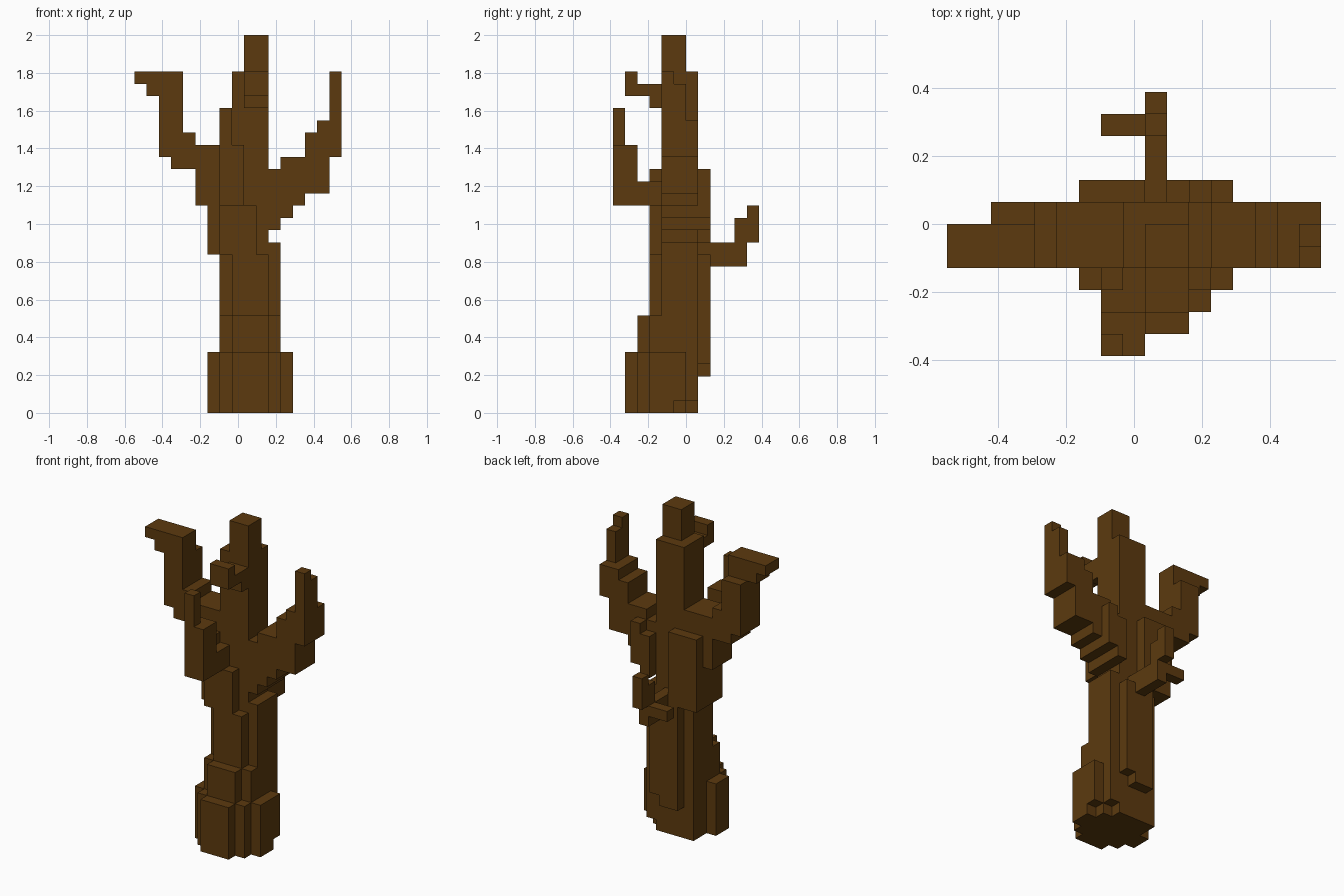
import bpy, bmesh, math

cube = bpy.data.objects.get("Cube")
if cube:
    bpy.data.objects.remove(cube, do_unlink=True)

V = 2 / 31                 # size of one block
CENTRE = (8.5, 6.0, 0.0)   # block-grid point that sits at the origin

bark = bpy.data.materials.new("dark_bark_brown")
bark.use_nodes = True
COLOUR = (0.107, 0.042, 0.0045, 1)
bark.diffuse_color = COLOUR
bsdf = bark.node_tree.nodes["Principled BSDF"]
bsdf.inputs["Base Color"].default_value = COLOUR
bsdf.inputs["Roughness"].default_value = 0.9

owner = {}   # block -> name of the part it belongs to


def box(part, xs, ys, zs):
    """Fill a box of blocks; blocks already taken keep their part."""
    for x in range(*xs):
        for y in range(*ys):
            for z in range(*zs):
                owner.setdefault((x, y, z), part)


def limb(part, axis, start, step, across, spans):
    """Grow a limb outwards block by block; spans give its bottom and top."""
    for n, span in enumerate(spans):
        at = start + n * step
        along = (at, at + 1)
        if axis == "x":
            box(part, along, across, span)
        else:
            box(part, across, along, span)


def build_part(part):
    """Skin the blocks of one part, leaving out faces hidden between blocks."""
    bm = bmesh.new()
    verts = {}

    def vert(p):
        if p not in verts:
            verts[p] = bm.verts.new([(c - o) * V for c, o in zip(p, CENTRE)])
        return verts[p]

    for cell in [c for c, name in owner.items() if name == part]:
        for axis in range(3):
            for side in (0, 1):
                near = list(cell)
                near[axis] += 2 * side - 1
                if tuple(near) in owner:
                    continue
                corners = []
                for du, dw in ((0, 0), (1, 0), (1, 1), (0, 1)):
                    p = list(cell)
                    p[axis] += side
                    p[(axis + 1) % 3] += du
                    p[(axis + 2) % 3] += dw
                    corners.append(vert(tuple(p)))
                bm.faces.new(corners if side else corners[::-1])

    # Merge the block faces into large flat ones
    bmesh.ops.dissolve_limit(bm, angle_limit=math.radians(1),
                             verts=bm.verts[:], edges=bm.edges[:])
    mesh = bpy.data.meshes.new(part)
    bm.to_mesh(mesh)
    bm.free()
    mesh.materials.append(bark)
    bpy.context.collection.objects.link(bpy.data.objects.new(part, mesh))


# Root flare: a stepped disc, with raised lumps at the back
for x in range(6, 13):
    for y in range(1, 7):
        if (x - 9) ** 2 + (y - 3.5) ** 2 < 9.5:
            box("root_flare", (x, x + 1), (y, y + 1), (0, 5))
box("root_flare", (12, 13), (5, 6), (1, 5))
box("root_flare", (11, 12), (6, 7), (1, 5))
box("root_flare", (7, 8), (6, 7), (0, 5))

# Trunk: core, front steps, back ridge, swelling and tapering top
box("trunk", (7, 12), (4, 7), (5, 14))
box("trunk", (7, 12), (3, 4), (5, 8))
box("trunk", (8, 11), (2, 3), (5, 8))
box("trunk", (8, 11), (3, 4), (8, 13))
box("trunk", (8, 10), (7, 8), (3, 14))
box("trunk", (10, 11), (7, 8), (4, 13))
box("trunk", (6, 8), (4, 8), (13, 20))
box("trunk", (8, 9), (7, 8), (14, 20))
box("trunk", (7, 10), (3, 4), (13, 17))
box("trunk", (8, 11), (4, 7), (14, 28))
box("trunk", (9, 11), (4, 6), (28, 31))

# Right bough with its bent tip
limb("right_bough", "x", 7, -1, (4, 7),
     [(17, 22)] * 3 + [(20, 23), (20, 26), (21, 26)])
limb("right_bough", "x", 3, -1, (4, 6), [(26, 28)] * 3 + [(27, 28)])

# Left bough with its upright tip and the knots behind it
limb("left_bough", "x", 11, 1, (4, 7),
     [(15, 20), (16, 21), (17, 21), (18, 23), (18, 24), (21, 24)])
limb("left_bough", "y", 4, 1, (16, 17), [(24, 28), (24, 27)])
limb("left_bough", "x", 11, 1, (7, 8), [(15, 19), (16, 20)])

# Front branch, turning upwards
limb("front_branch", "y", 3, -1, (7, 9), [(17, 19)] * 2 + [(17, 22)] * 2)
box("front_branch", (7, 8), (0, 1), (22, 25))
box("front_branch", (7, 8), (3, 4), (19, 20))

# Small twigs near the top and at the back
limb("top_twig", "y", 3, -1, (9, 11), [(25, 27), (26, 27), (26, 28)])
limb("back_twig", "y", 8, 1, (9, 10), [(12, 14)] * 2 + [(12, 16), (14, 17)])
box("back_twig", (7, 9), (10, 11), (13, 14))

for name in sorted(set(owner.values())):
    build_part(name)
